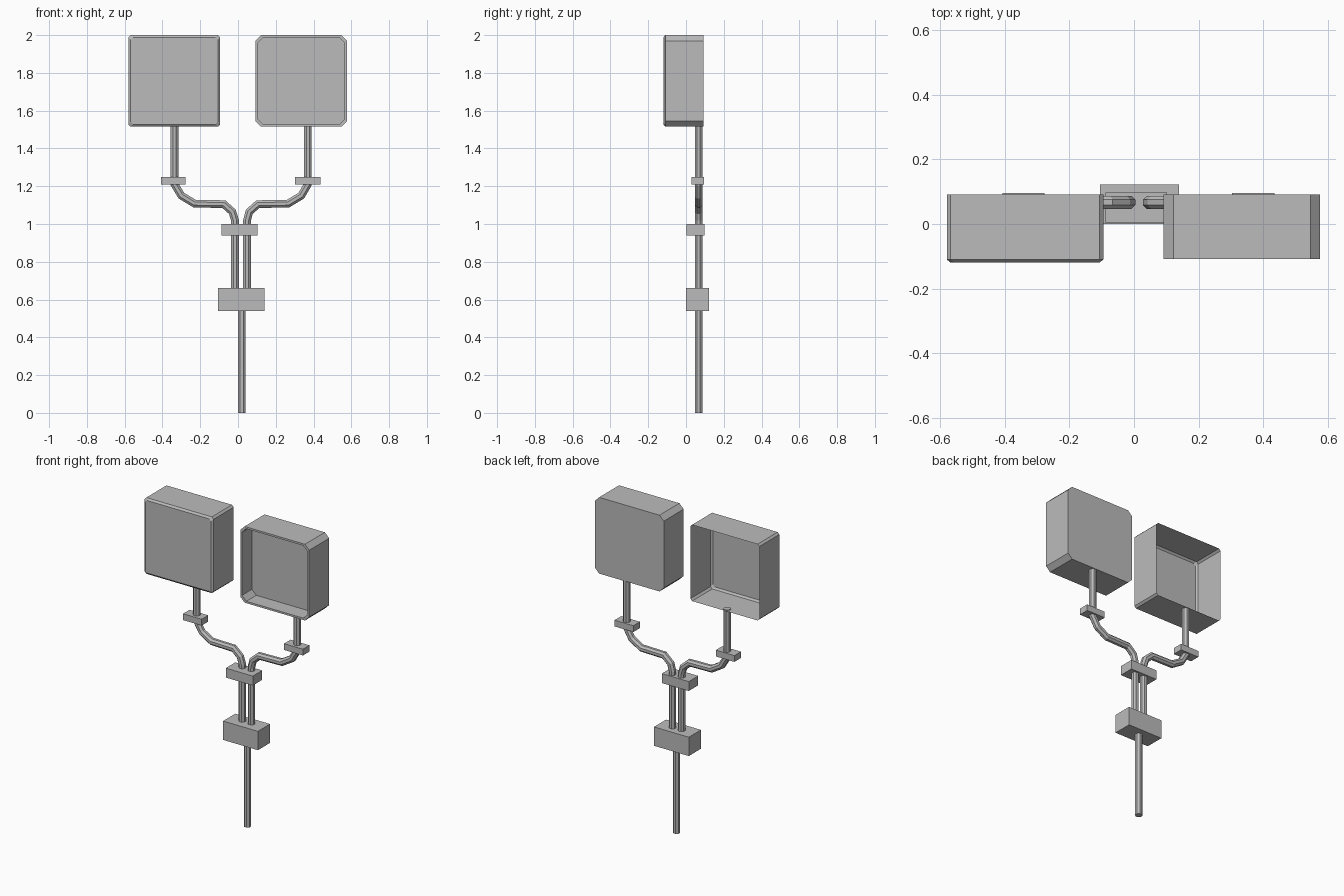
import bpy, bmesh
from math import cos, sin, pi
from mathutils import Vector

default = bpy.data.objects.get("Cube")
if default:
    bpy.data.objects.remove(default, do_unlink=True)

grey = bpy.data.materials.new("plain_grey")
grey.use_nodes = True
GREY = (0.5, 0.5, 0.5, 1)
grey.diffuse_color = GREY
grey.node_tree.nodes["Principled BSDF"].inputs["Base Color"].default_value = GREY

TUBE_Y = 0.067
RADIUS = 0.022
SIDES = 8


def finish(name, bm):
    bmesh.ops.recalc_face_normals(bm, faces=bm.faces)
    mesh = bpy.data.meshes.new(name)
    bm.to_mesh(mesh)
    bm.free()
    mesh.materials.append(grey)
    obj = bpy.data.objects.new(name, mesh)
    bpy.context.collection.objects.link(obj)
    return obj


def bridge(bm, rings):
    for a, b in zip(rings, rings[1:]):
        n = len(a)
        for i in range(n):
            j = (i + 1) % n
            bm.faces.new((a[i], a[j], b[j], b[i]))


def box(name, x0, x1, y0, y1, z0, z1):
    bm = bmesh.new()
    bmesh.ops.create_cube(bm, size=1)
    for v in bm.verts:
        v.co = ((x0 + x1) / 2 + v.co.x * (x1 - x0),
                (y0 + y1) / 2 + v.co.y * (y1 - y0),
                (z0 + z1) / 2 + v.co.z * (z1 - z0))
    return finish(name, bm)


def tube(name, path):
    """Sweep a faceted circle along an x-z path with mitred bends."""
    pts = [Vector((x, TUBE_Y, z)) for x, z in path]
    side = Vector((0, 1, 0))
    bm = bmesh.new()
    rings = []
    for i, p in enumerate(pts):
        before = (p - pts[i - 1]).normalized() if i else None
        after = (pts[i + 1] - p).normalized() if i < len(pts) - 1 else None
        before, after = before or after, after or before
        tangent = (before + after).normalized()
        across = side.cross(tangent) / tangent.dot(after)
        ring = []
        for k in range(SIDES):
            a = 2 * pi * (k + 0.5) / SIDES
            ring.append(bm.verts.new(p + RADIUS * (cos(a) * across + sin(a) * side)))
        rings.append(ring)
    bridge(bm, rings)
    bm.faces.new(rings[0])
    bm.faces.new(rings[-1])
    return finish(name, bm)


def housing(name, x0, x1, z0, z1, cut, profile, close_start):
    """Loft cut-corner rectangles through (y, inset) steps; the last is capped."""
    bm = bmesh.new()
    rings = []
    for y, d in profile:
        l, r, b, t = x0 + d, x1 - d, z0 + d, z1 - d
        outline = [(l + cut, b), (r - cut, b), (r, b + cut), (r, t - cut),
                   (r - cut, t), (l + cut, t), (l, t - cut), (l, b + cut)]
        rings.append([bm.verts.new((x, y, z)) for x, z in outline])
    bridge(bm, rings)
    bm.faces.new(rings[-1])
    if close_start:
        bm.faces.new(rings[0])
    return finish(name, bm)


# Lamp heads: one closed at the front, the other open at the front
housing("right_head", -0.58, -0.095, 1.515, 2.0, 0.012,
        [(0.092, 0), (-0.11, 0), (-0.12, 0.012)], False)
housing("left_head", 0.092, 0.577, 1.515, 2.0, 0.03,
        [(0.092, 0), (-0.108, 0), (-0.108, 0.012), (-0.008, 0.012)], True)

# Main pole and the two branching tubes
tube("main_pole", [(0.02, 0), (0.02, 0.56)])
tube("right_branch", [(-0.016, 0.64), (-0.016, 1.02), (-0.03, 1.065), (-0.075, 1.105),
                      (-0.23, 1.108), (-0.3, 1.15), (-0.336, 1.21), (-0.336, 1.52)])
tube("left_branch", [(0.048, 0.64), (0.048, 1.02), (0.06, 1.065), (0.105, 1.105),
                     (0.265, 1.108), (0.335, 1.15), (0.37, 1.21), (0.37, 1.52)])

# Base block and clamps
box("base_block", -0.105, 0.14, 0.0, 0.122, 0.54, 0.66)
box("centre_clamp", -0.088, 0.102, 0.003, 0.098, 0.94, 1.0)
box("right_clamp", -0.408, -0.277, 0.03, 0.096, 1.21, 1.25)
box("left_clamp", 0.303, 0.436, 0.03, 0.096, 1.21, 1.25)
